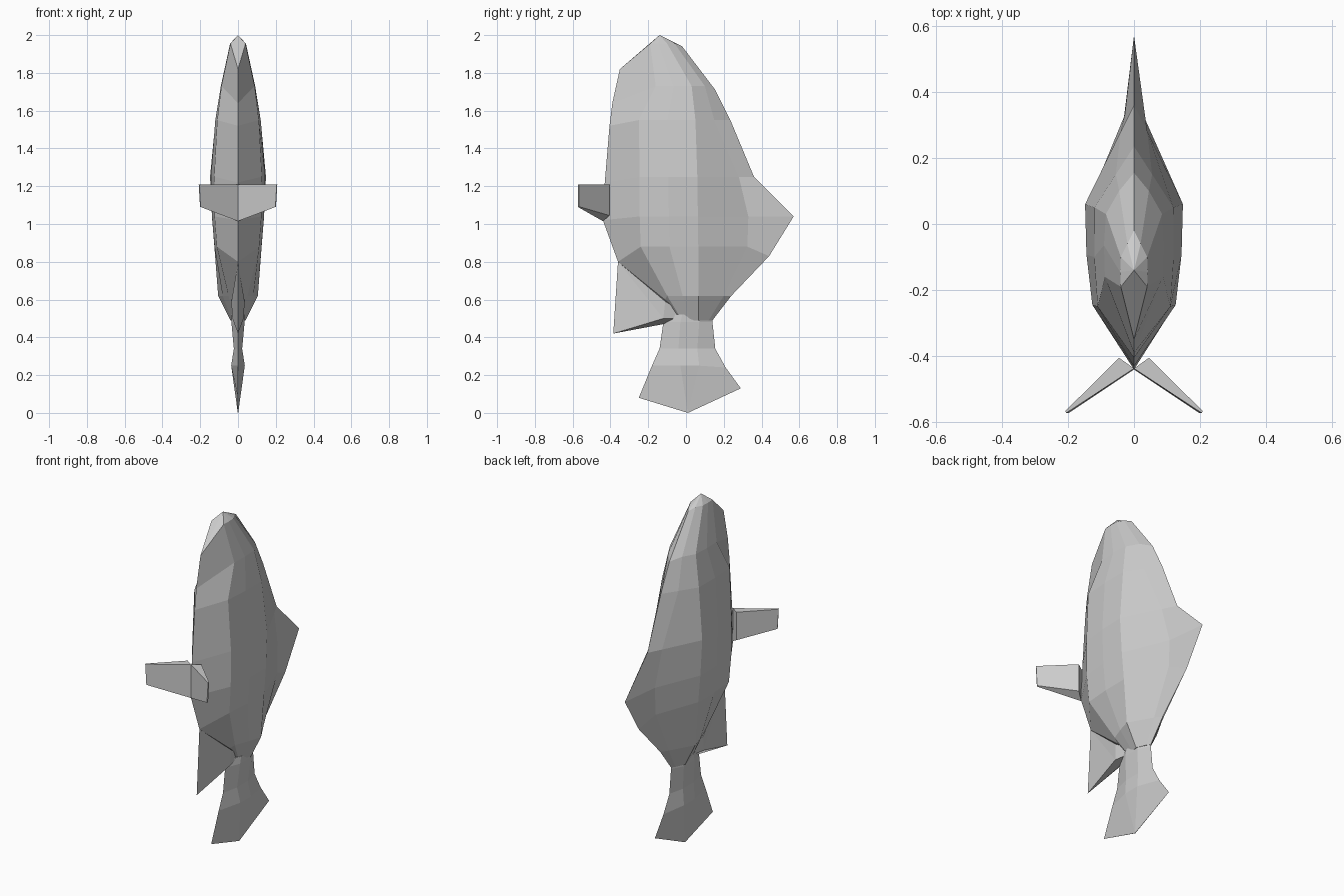
import bpy, bmesh

if "Cube" in bpy.data.objects:
    bpy.data.objects.remove(bpy.data.objects["Cube"])


def make_object(name, verts, faces):
    me = bpy.data.meshes.new(name)
    me.from_pydata(verts, [], faces)
    bm = bmesh.new()
    bm.from_mesh(me)
    bmesh.ops.remove_doubles(bm, verts=bm.verts, dist=0.0005)
    bmesh.ops.recalc_face_normals(bm, faces=bm.faces)
    bm.to_mesh(me)
    bm.free()
    ob = bpy.data.objects.new(name, me)
    bpy.context.collection.objects.link(ob)
    return ob


def loft(name, halves, top=None):
    """Skin half rings running from the centre front to the centre back, mirrored in x."""
    rings = [h + [(-x, y, z) for x, y, z in h[-2:0:-1]] for h in halves]
    n = len(rings[0])
    verts = [v for r in rings for v in r]
    faces = [(a * n + i, a * n + (i + 1) % n, (a + 1) * n + (i + 1) % n, (a + 1) * n + i)
             for a in range(len(rings) - 1) for i in range(n)]
    faces.append(tuple(range(len(verts) - n, len(verts))))
    if top:
        verts.append(top)
        faces += [(i, (i + 1) % n, len(verts) - 1) for i in range(n)]
    else:
        faces.append(tuple(range(n)))
    return make_object(name, verts, faces)


# Body and back fin: belly y,z | front side x,y | rear side x,y | fin root x,y | side z | back y,z
rows = [
    (-.35, 1.82, .040, -.19, .040, -.10, .020, -.06, 1.955, -.02, 1.94),
    (-.39, 1.64, .088, -.16, .085, .03, .045, .10, 1.73, .155, 1.71),
    (-.405, 1.52, .110, -.25, .119, .05, .055, .15, 1.55, .235, 1.55),
    (-.43, 1.22, .126, -.245, .148, .06, .040, .28, 1.25, .36, 1.25),
    (-.44, 1.02, .124, -.245, .138, .063, .028, .33, 1.04, .57, 1.04),
    (-.36, .80, .112, -.24, .125, .065, .030, .325, .88, .44, .83),
    (-.12, .58, .050, -.10, .105, .065, .028, .20, .62, .24, .62),
    (-.04, .50, .020, -.02, .040, .065, .015, .12, .49, .14, .49),
]
halves = []
for yf, zf, x1, y1, x3, y3, x4, y4, z, yb, zb in rows:
    mid = ((x1 + x3) / 2 * 1.05, (y1 + y3) / 2, z)
    halves.append([(0, yf, zf), (x1, y1, z), mid, (x3, y3, z), (x4, y4, z), (0, yb, zb)])
loft("body", halves, top=(0, -.14, 2.0))

# Tail fin: front y,z | half thickness | middle y,z | back y,z
tail = [
    (-.11, .52, .035, .03, .52, .135, .52),
    (-.12, .48, .035, .02, .48, .14, .48),
    (-.14, .34, .022, .01, .34, .155, .34),
    (-.18, .25, .036, .02, .25, .21, .24),
    (-.25, .08, .001, .01, .0, .29, .13),
]
loft("tail_fin", [[(0, yf, zf), (t, ym - .05 * (t > .01), zm), (t, ym + .05 * (t > .01), zm), (0, yb, zb)]
                  for yf, zf, t, ym, zm, yb, zb in tail])

# Belly fin
make_object("belly_fin",
            [(0, -.36, .80), (0, -.385, .42), (.03, -.12, .50), (-.03, -.12, .50),
             (0, .04, .50), (.035, -.11, .59), (-.035, -.11, .59)],
            [(0, 1, 2), (0, 3, 1), (0, 2, 5), (0, 6, 3), (1, 3, 4, 2), (2, 4, 5), (3, 6, 4), (0, 5, 4, 6)])

# Pair of side fins, splayed from the belly centre line
for side, name in ((1, "right_side_fin"), (-1, "left_side_fin")):
    front = [(0, -.437, 1.21), (0, -.44, 1.015), (.198, -.572, 1.09), (.205, -.572, 1.21)]
    rear = [(.045, -.405, 1.21), (.045, -.405, 1.045), (.201, -.566, 1.092), (.208, -.566, 1.21)]
    make_object(name, [(side * x, y, z) for x, y, z in front + rear],
                [(0, 1, 2, 3), (4, 5, 6, 7)] +
                [(i, (i + 1) % 4, (i + 1) % 4 + 4, i + 4) for i in range(4)])
